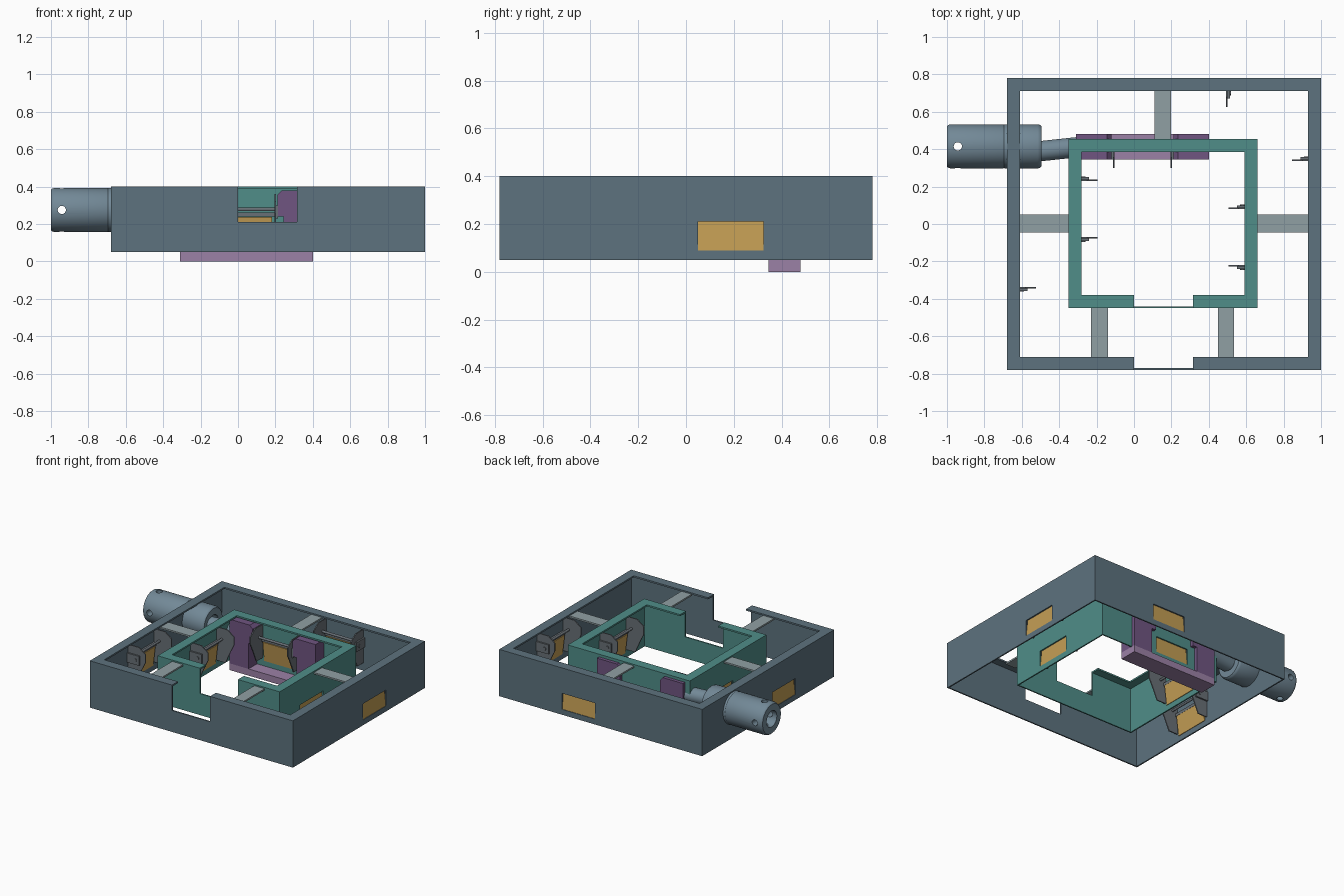
import bpy, bmesh
from math import pi, cos, sin
from mathutils import Vector, Matrix

if "Cube" in bpy.data.objects:
    bpy.data.objects.remove(bpy.data.objects["Cube"])


def material(name, rgb):
    m = bpy.data.materials.new(name)
    m.diffuse_color = (*rgb, 1)
    m.use_nodes = True
    m.node_tree.nodes["Principled BSDF"].inputs["Base Color"].default_value = m.diffuse_color
    return m


SLATE = material("slate", (0.11, 0.17, 0.21))
TEAL = material("teal", (0.08, 0.27, 0.25))
PURPLE = material("purple", (0.16, 0.09, 0.22))
LILAC = material("lilac", (0.33, 0.22, 0.38))
OCHRE = material("ochre", (0.55, 0.34, 0.09))
PALE = material("pale_grey", (0.28, 0.35, 0.37))
IRON = material("iron", (0.14, 0.16, 0.18))
STEEL = material("steel_blue", (0.17, 0.25, 0.31))


def finish(bm, name, mat=None, matrix=None):
    bmesh.ops.recalc_face_normals(bm, faces=bm.faces)
    me = bpy.data.meshes.new(name)
    bm.to_mesh(me)
    bm.free()
    if matrix:
        me.transform(matrix)
    ob = bpy.data.objects.new(name, me)
    bpy.context.collection.objects.link(ob)
    if mat:
        me.materials.append(mat)
    return ob


def box(name, lo, hi, mat=None, matrix=None):
    bm = bmesh.new()
    bmesh.ops.create_cube(bm, size=1)
    lo, hi = Vector(lo), Vector(hi)
    for v in bm.verts:
        v.co = (lo + hi) / 2 + v.co * (hi - lo)
    return finish(bm, name, mat, matrix)


def prism(name, points, thickness, mat, matrix=None):
    """Extrude an outline of 3D points along a thickness vector."""
    bm = bmesh.new()
    f = bm.faces.new([bm.verts.new(p) for p in points])
    r = bmesh.ops.extrude_face_region(bm, geom=[f])
    for v in r["geom"]:
        if isinstance(v, bmesh.types.BMVert):
            v.co += Vector(thickness)
    return finish(bm, name, mat, matrix)


def rod(name, a, b, radius, mat=None, sides=24, matrix=None):
    bm = bmesh.new()
    a, b = Vector(a), Vector(b)
    d = b - a
    bmesh.ops.create_cone(bm, cap_ends=True, segments=sides, radius1=radius,
                          radius2=radius, depth=d.length,
                          matrix=Matrix.Translation((a + b) / 2) @ d.to_track_quat('Z', 'Y').to_matrix().to_4x4())
    return finish(bm, name, mat, matrix)


def ring_sweep(name, loops, mat):
    """Bridge a closed series of closed loops."""
    bm = bmesh.new()
    rings = [[bm.verts.new(p) for p in lp] for lp in loops]
    n = len(rings[0])
    for i, r in enumerate(rings):
        q = rings[(i + 1) % len(rings)]
        for k in range(n):
            bm.faces.new((r[k], r[(k + 1) % n], q[(k + 1) % n], q[k]))
    return finish(bm, name, mat)


def cut(ob, cutters):
    for c in cutters:
        m = ob.modifiers.new("cut", 'BOOLEAN')
        m.object, m.solver = c, 'EXACT'
        bpy.context.view_layer.objects.active = ob
        bpy.ops.object.modifier_apply(modifier=m.name)
        bpy.data.objects.remove(c)


def smooth(ob):
    bpy.ops.object.select_all(action='DESELECT')
    ob.select_set(True)
    bpy.context.view_layer.objects.active = ob
    bpy.ops.object.shade_smooth_by_angle(angle=0.6)


# Frames: thin outer wall with a flat flange turned inward at the top
SECTION = [(0, .05), (0, .4), (.07, .4), (.07, .388), (.01, .388), (.01, .05)]


def frame(name, x0, x1, y0, y1, mat):
    loops = [[(x0 + i, y0 + i, z), (x1 - i, y0 + i, z), (x1 - i, y1 - i, z), (x0 + i, y1 - i, z)]
             for i, z in SECTION]
    ob = ring_sweep(name, loops, mat)
    cut(ob, [box("notch_cutter", (0, y0 - .1, .21), (.315, y0 + .1, .5))])
    return ob


outer = frame("outer_frame", -.68, 1, -.78, .78, SLATE)
inner = frame("inner_frame", -.35, .66, -.45, .455, TEAL)


# Hatches: window in the wall, ochre flap, two cheek plates and hinge rods
CHEEK = [(.01, .36), (.10, .36), (.155, .32), (.155, .26), (.125, .20), (.085, .11), (.01, .11)]


def hatch(fr, label, x, y, turn):
    # local frame: u along the wall, +y inward from the wall face
    m = Matrix.Translation((x, y, 0)) @ Matrix.Rotation(turn, 4, 'Z')
    cut(fr, [box("window_cutter", (-.137, -.03, .09), (.137, .03, .21), None, m)])
    prism(label + "_flap", [(-.137, .004, .09), (-.137, .014, .09), (-.137, .032, .237), (-.137, .018, .237)],
          (.274, 0, 0), OCHRE, m)
    for s, side in ((-1, "left"), (1, "right")):
        prism(f"{label}_{side}_cheek", [(s * .15, d, z) for d, z in CHEEK], (s * .008, 0, 0), IRON, m)
        u = sorted((s * .158, s * .17))
        box(f"{label}_{side}_hinge_block", (u[0], .01, .23), (u[1], .11, .30), IRON, m)
        rod(f"{label}_{side}_pin", (s * .165, .08, .265), (s * .175, .08, .265), .012, IRON, 12, m)
    rod(label + "_upper_rod", (-.15, .055, .278), (.15, .055, .278), .009, IRON, 12, m)
    box(label + "_lintel", (-.15, .01, .24), (.15, .03, .262), IRON, m)


L, R, B = -pi / 2, pi / 2, pi
hatch(outer, "outer_left_hatch", -.68, -.187, L)
hatch(outer, "outer_right_hatch", 1, .187, R)
hatch(outer, "outer_back_hatch", .343, .78, B)
hatch(inner, "inner_left_hatch", -.35, .08, L)
hatch(inner, "inner_right_hatch", .66, -.07, R)
hatch(inner, "inner_back_hatch", .045, .455, B)

# Bridges between the two frames
for name, a, b in [("left", (-.615, -.045), (-.345, .05)), ("right", (.655, -.045), (.935, .05)),
                   ("back", (.11, .45), (.198, .715)), ("front_left", (-.23, -.715), (-.14, -.445)),
                   ("front_right", (.45, -.715), (.535, -.445))]:
    box(name + "_bridge", (*a, .378), (*b, .39), PALE)

# Saddle straddling the back wall of the inner frame: base and two towers
box("saddle_base", (-.31, .345, 0), (.4, .48, .05), LILAC)
TOWER = [(.178, .05), (.178, .38), (.012, .38), (-.012, .355), (-.012, .24), (.022, .24), (.022, .05)]
for s, name in ((1, "right"), (-1, "left")):
    pts = [(.045 + s * (.177 + u), .345, z) for u, z in TOWER]
    prism(name + "_saddle_tower", pts, (0, .135, 0), PURPLE)

# Muzzle: bored round sleeve with four side holes
CY, CZ, N = .415, .275, 48
PROFILE = [(-1, .06), (-1, .108), (-.992, .115), (-.98, .118), (-.70, .118), (-.695, .116), (-.69, .118),
           (-.515, .118), (-.503, .115), (-.495, .108), (-.495, .06)]
muzzle = ring_sweep("muzzle", [[(x, CY + r * cos(2 * pi * k / N), CZ + r * sin(2 * pi * k / N))
                                for k in range(N)] for x, r in PROFILE], STEEL)
cut(muzzle, [rod("hole_cutter", (-.942, CY + .03 * a, CZ + .03 * b), (-.942, CY + .2 * a, CZ + .2 * b), .022)
             for a, b in ((1, 0), (-1, 0), (0, 1), (0, -1))])
smooth(muzzle)

# Slightly angled tube joining the muzzle to the saddle
smooth(rod("connecting_tube", (-.56, .383, CZ), (-.30, .411, CZ), .054, STEEL, 32))
